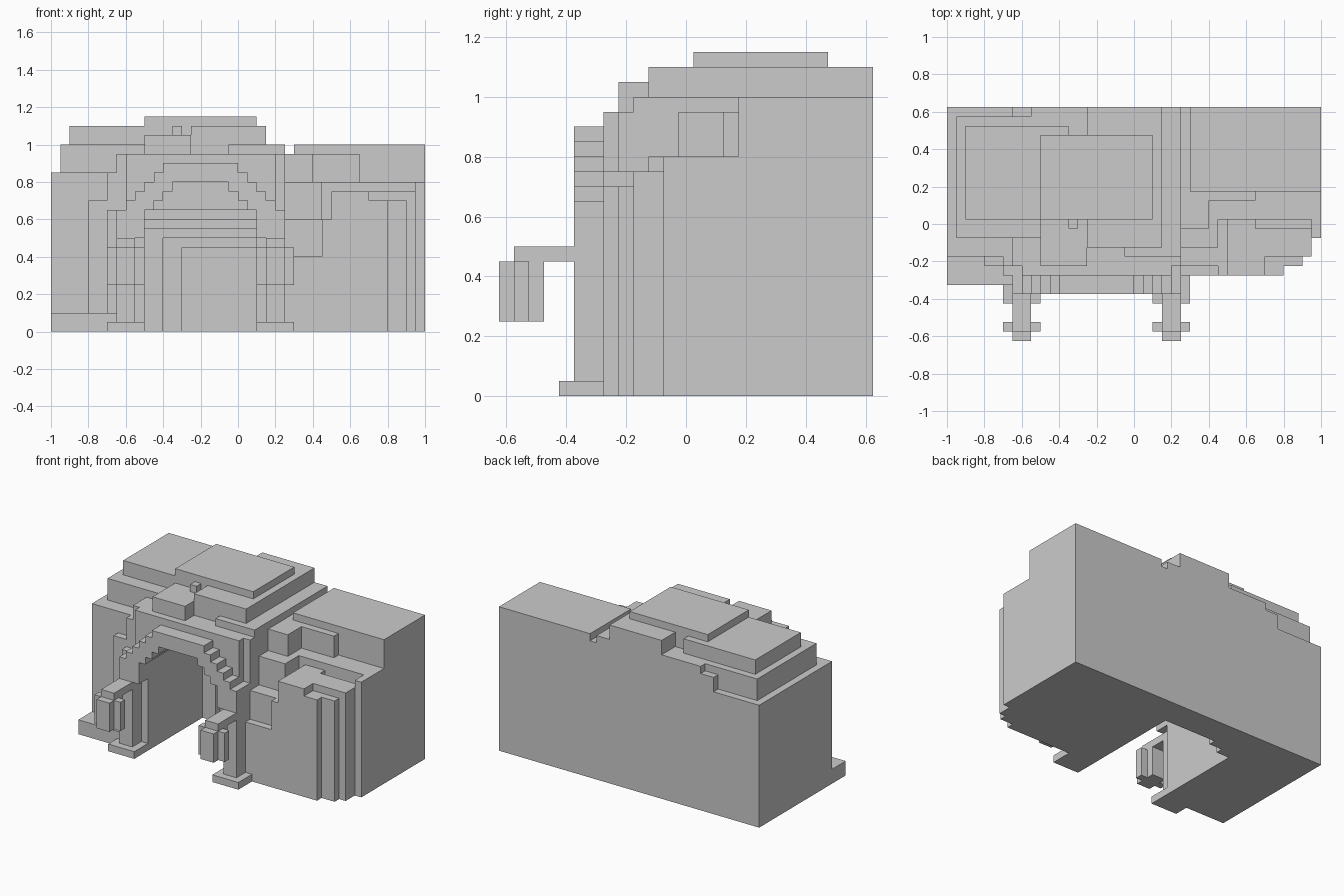
import bpy, bmesh
from mathutils import Vector

if "Cube" in bpy.data.objects:
    bpy.data.objects.remove(bpy.data.objects["Cube"])

S = 0.05                       # grid step of the blocky style
ORIGIN = Vector((-1, -0.625, 0))
owner = {}                     # grid cell -> part name


def cells(x0, x1, y0, y1, z0, z1):
    lo = [round((v - o) / S) for v, o in zip((x0, y0, z0), ORIGIN)]
    hi = [round((v - o) / S) for v, o in zip((x1, y1, z1), ORIGIN)]
    return [(i, j, k) for i in range(lo[0], hi[0])
            for j in range(lo[1], hi[1]) for k in range(lo[2], hi[2])]


def fill(name, *b):
    for c in cells(*b):
        owner.setdefault(c, name)


def carve(*b):
    for c in cells(*b):
        owner.pop(c, None)


B = 0.625                      # back plane

# main hill body, left to right
fill("left_wall", -1, -.65, -.175, B, 0, .85)
fill("left_wall", -.8, -.65, -.225, -.175, 0, .7)
fill("left_wall", -.7, -.65, -.275, -.225, 0, .65)
fill("left_wall", -.7, -.65, -.225, -.175, .7, .85)
fill("left_step", -1, -.65, -.325, -.175, 0, .1)
fill("middle_body", -.65, .3, -.225, B, 0, .95)
carve(.25, .3, -.225, .175, .6, .95)

# right body with its terraces
fill("right_block", .3, 1, .175, B, 0, 1)
fill("right_terrace", .25, 1, .025, .175, 0, .8)
fill("right_terrace", .25, .45, -.125, .025, 0, .8)
fill("right_terrace", .95, 1, -.075, .025, 0, .8)
fill("right_terrace", .25, .5, -.225, .025, 0, .6)
fill("right_terrace", .5, .95, -.175, .025, 0, .75)
carve(.65, .95, -.025, .025, .7, .75)
fill("right_front", .25, .45, -.275, -.225, 0, .4)
fill("right_front", .45, .5, -.275, -.225, 0, .6)
fill("right_front", .5, .7, -.275, -.175, 0, .75)
fill("right_front", .7, .8, -.275, -.175, 0, .7)
fill("right_front", .8, .9, -.225, -.175, 0, .7)
fill("upper_ledge", .25, .4, -.025, .175, .8, .95)
fill("upper_ledge", .4, .65, .125, .175, .8, .95)

# roof layers
fill("lower_roof", -.95, -.65, -.075, .575, .85, 1)
fill("lower_roof", -.65, -.55, -.075, .575, .95, 1)
fill("lower_roof", -.55, -.5, -.075, B, .95, 1)
fill("lower_roof", -.5, .25, -.125, B, .95, 1)
fill("lower_roof", -.05, .25, -.175, -.125, .95, 1)
fill("middle_roof", -.9, -.35, .025, .525, 1, 1.1)
fill("middle_roof", -.35, -.25, .025, .475, 1, 1.1)
fill("middle_roof", -.25, .15, -.125, B, 1, 1.1)
fill("top_roof", -.5, .1, .025, .475, 1.1, 1.15)
fill("roof_block", -.5, -.25, -.225, .025, .95, 1.05)
fill("roof_knob", -.35, -.3, -.025, .025, 1.05, 1.1)

# stepped arch: surround behind, ring in front
XC = -.2
fill("arch_surround", XC - .45, XC + .45, -.275, -.225, 0, .65)
fill("arch_surround", XC - .4, XC + .4, -.275, -.225, .65, .95)
for half, top in ((.45, .65), (.4, .7), (.35, .75), (.3, .8), (.25, .85), (.2, .9)):
    fill("arch_ring", XC - half, XC + half, -.375, -.275, 0, top)
for half, top in ((.35, .5), (.3, .65), (.25, .7), (.2, .75), (.15, .8)):
    carve(XC - half, XC + half, -.375, -.275, 0, top)

# passage that gets lower toward the back
for half, top in ((.3, .65), (.25, .7), (.2, .75), (.15, .8)):
    carve(XC - half, XC + half, -.275, -.025, 0, top)
carve(-.5, .1, -.025, .125, 0, .65)
carve(-.5, .1, .125, .225, 0, .6)
carve(-.5, .1, .225, .325, 0, .55)
carve(-.4, .1, .325, .375, 0, .5)
carve(-.3, .1, .375, .425, 0, .45)

# plinths, brackets and lanterns on both sides
for side, c in (("left", XC - .4), ("right", XC + .4)):
    fill(side + "_plinth", c - .1, c + .1, -.425, -.275, 0, .05)
    fill(side + "_bracket", c - .05, c + .05, -.575, -.375, .45, .5)
    fill(side + "_lantern", c - .05, c + .05, -.625, -.475, .25, .45)
    fill(side + "_lantern", c - .1, c + .1, -.575, -.525, .25, .45)

# turn each part into a mesh, leaving out faces hidden between parts
meshes = {}
for (i, j, k), name in owner.items():
    bm, verts = meshes.setdefault(name, (bmesh.new(), {}))
    for axis in range(3):
        for d in (0, 1):
            n = [i, j, k]
            n[axis] += 2 * d - 1
            if tuple(n) in owner:
                continue
            u, v = (axis + 1) % 3, (axis + 2) % 3
            face = []
            for a, b in ((0, 0), (1, 0), (1, 1), (0, 1)):
                p = [i, j, k]
                p[axis] += d
                p[u] += a
                p[v] += b
                key = tuple(p)
                if key not in verts:
                    verts[key] = bm.verts.new(ORIGIN + Vector(key) * S)
                face.append(verts[key])
            bm.faces.new(face if d else face[::-1])

for name, (bm, _) in meshes.items():
    bmesh.ops.dissolve_limit(bm, angle_limit=.01, verts=bm.verts[:], edges=bm.edges[:])
    me = bpy.data.meshes.new(name)
    bm.to_mesh(me)
    bm.free()
    bpy.context.collection.objects.link(bpy.data.objects.new(name, me))
